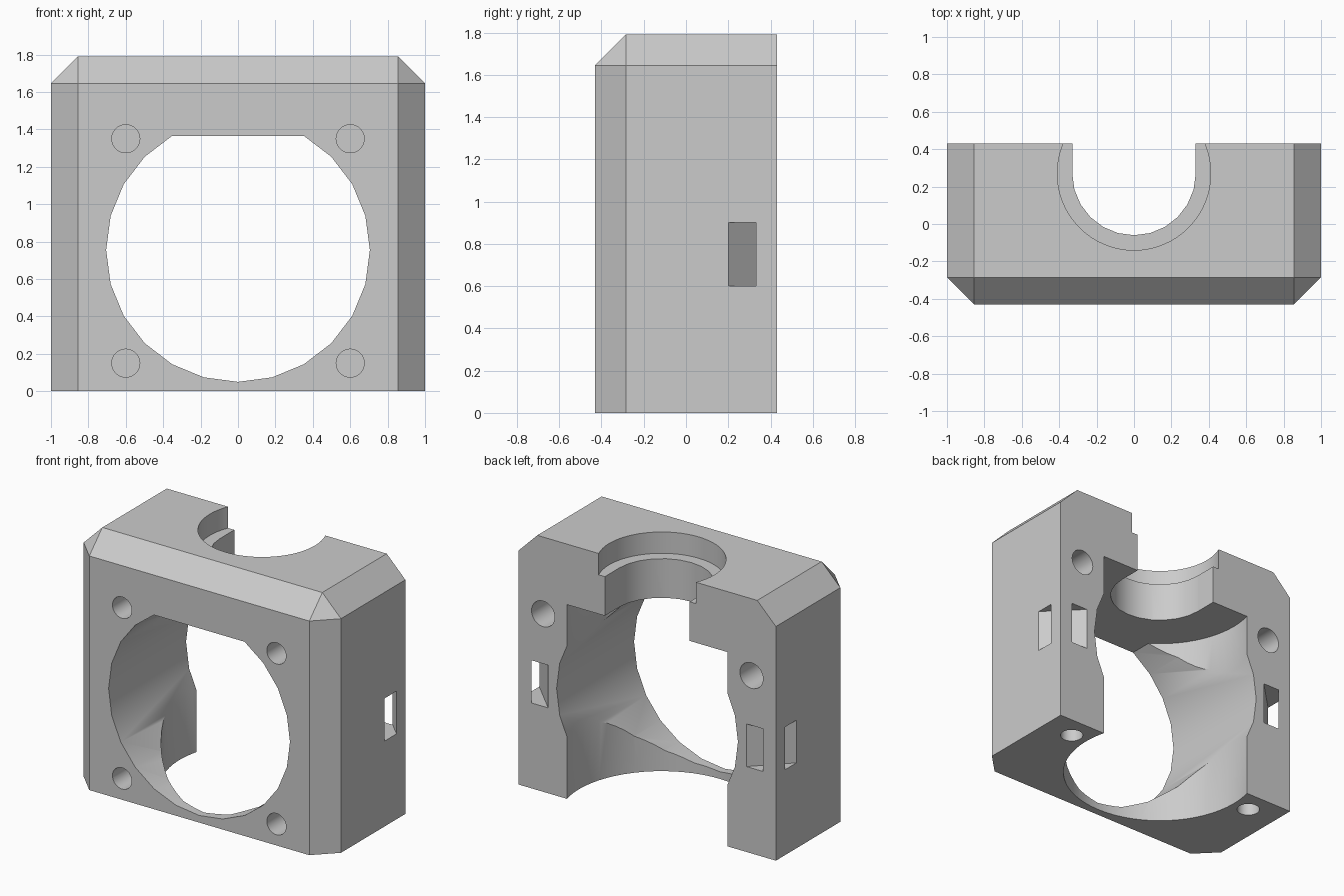
import bpy, bmesh, math
from mathutils import Matrix, Vector

if "Cube" in bpy.data.objects:
    bpy.data.objects.remove(bpy.data.objects["Cube"], do_unlink=True)

HALF_D, HEIGHT, CHAMFER = 0.43, 1.79, 0.145
CEILING, STEP = 1.365, 1.64      # chamber roof and collar ledge
AXIS_Y = 0.27                    # vertical bore axis

grey = bpy.data.materials.new("light_grey_plastic")
grey.use_nodes = True
colour = (0.6, 0.6, 0.6, 1)
grey.diffuse_color = colour
grey.node_tree.nodes["Principled BSDF"].inputs["Base Color"].default_value = colour


def make_object(name, bm):
    bmesh.ops.recalc_face_normals(bm, faces=bm.faces)
    mesh = bpy.data.meshes.new(name)
    bm.to_mesh(mesh)
    bm.free()
    mesh.materials.append(grey)
    obj = bpy.data.objects.new(name, mesh)
    bpy.context.collection.objects.link(obj)
    return obj


def box_mesh(size, centre, turn=0):
    bm = bmesh.new()
    bmesh.ops.create_cube(bm, size=1)
    place = Matrix.Translation(centre) @ Matrix.Rotation(turn, 4, 'Z')
    bm.transform(place @ Matrix.Diagonal((*size, 1)))
    return bm


def cylinder_mesh(start, end, radius, sides):
    """Cylinder along y or z between two points, with a corner facing -y or down."""
    start, end = Vector(start), Vector(end)
    bm = bmesh.new()
    bmesh.ops.create_cone(bm, cap_ends=True, segments=sides, radius1=radius,
                          radius2=radius, depth=(end - start).length)
    turn = Matrix.Rotation(math.pi / 2, 4, 'X') if start.z == end.z else Matrix()
    bm.transform(Matrix.Translation((start + end) / 2) @ turn)
    return bm


def cut(body, bm):
    cutter = make_object("cutter", bm)
    cutter.hide_render = True
    mod = body.modifiers.new("cut", 'BOOLEAN')
    mod.operation, mod.solver, mod.object = 'DIFFERENCE', 'EXACT', cutter
    bpy.context.view_layer.objects.active = body
    bpy.ops.object.modifier_apply(modifier=mod.name)
    bpy.data.objects.remove(cutter, do_unlink=True)


# Block with chamfered front corners and top edges (back and base stay square)
bm = box_mesh((2, 2 * HALF_D, HEIGHT), (0, 0, HEIGHT / 2))
edges = []
for e in bm.edges:
    a, b = (v.co for v in e.verts)
    mid = (a + b) / 2
    side, front, top = abs(mid.x) > 0.9, mid.y < -0.4, mid.z > HEIGHT - 0.1
    if (side and front) or (top and (side or front)):
        edges.append(e)
bmesh.ops.bevel(bm, geom=edges, offset=CHAMFER, segments=1, affect='EDGES')
body = make_object("mount_block", bm)

# Round air opening from front to back, flattened at the chamber roof
bm = cylinder_mesh((0, -0.6, 0.755), (0, 0.6, 0.755), 0.705, 24)
for v in bm.verts:
    v.co.z = min(v.co.z, CEILING)
cut(body, bm)

# Vertical chamber open at the base and the back
cut(body, cylinder_mesh((0, AXIS_Y, -0.2), (0, AXIS_Y, CEILING), 0.645, 64))

# Neck slot through the roof, and the wider collar seat above it
cut(body, cylinder_mesh((0, AXIS_Y, 1.2), (0, AXIS_Y, 2), 0.33, 24))
cut(body, box_mesh((0.66, 0.4, 0.8), (0, AXIS_Y + 0.2, 1.6)))
cut(body, cylinder_mesh((0, AXIS_Y, STEP), (0, AXIS_Y, 2), 0.41, 64))

for s in (-1, 1):
    # Blind screw holes in the front
    for z in (0.15, 1.35):
        cut(body, cylinder_mesh((s * 0.6, -0.6, z), (s * 0.6, -0.13, z), 0.075, 32))
    # Blind holes in the back and the base
    cut(body, cylinder_mesh((s * 0.81, -0.05, 1.25), (s * 0.81, 0.6, 1.25), 0.09, 32))
    cut(body, cylinder_mesh((s * 0.77, AXIS_Y, -0.1), (s * 0.77, AXIS_Y, 0.45), 0.075, 32))
    # Diagonal tie slot across each back corner
    cut(body, box_mesh((0.092, 0.6, 0.3), (s * 0.918, 0.348, 0.75), s * math.pi / 4))

# Smooth bores, crisp edges
bpy.ops.object.select_all(action='DESELECT')
body.select_set(True)
bpy.context.view_layer.objects.active = body
bpy.ops.object.shade_smooth_by_angle(angle=math.radians(30))
